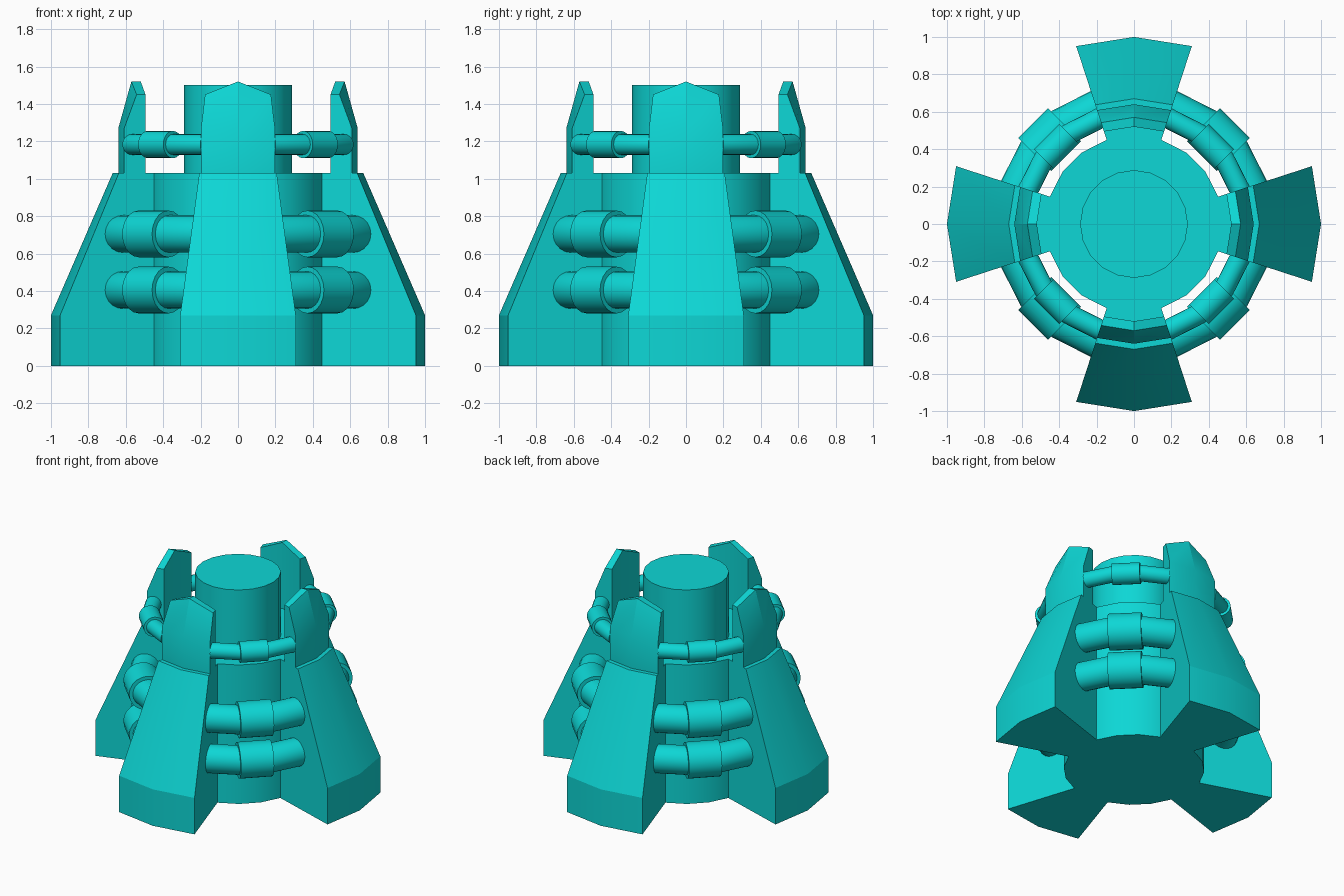
import bpy, bmesh, math
from mathutils import Matrix

cube = bpy.data.objects.get("Cube")
if cube:
    bpy.data.objects.remove(cube, do_unlink=True)

SIDES = 20
STEP = 360 / SIDES
BODY_R = 0.473

teal = bpy.data.materials.new("teal")
teal.use_nodes = True
colour = (0.004, 0.68, 0.67, 1)
teal.diffuse_color = colour
teal.node_tree.nodes["Principled BSDF"].inputs["Base Color"].default_value = colour


def finish(bm, name):
    """Turn a bmesh into a named, coloured object with sharp creases kept."""
    bmesh.ops.recalc_face_normals(bm, faces=bm.faces)
    mesh = bpy.data.meshes.new(name)
    bm.to_mesh(mesh)
    bm.free()
    mesh.materials.append(teal)
    obj = bpy.data.objects.new(name, mesh)
    bpy.context.collection.objects.link(obj)
    bpy.ops.object.select_all(action='DESELECT')
    obj.select_set(True)
    bpy.context.view_layer.objects.active = obj
    bpy.ops.object.shade_smooth_by_angle(angle=math.radians(22))
    return obj


def sector(name, angles, profiles):
    """Sweep closed (radius, height) profiles around z through the angles."""
    bm = bmesh.new()
    rings = []
    for a, profile in zip(angles, profiles):
        c, s = math.cos(math.radians(a)), math.sin(math.radians(a))
        rings.append([bm.verts.new((r * c, r * s, z)) for r, z in profile])
    for p, q in zip(rings, rings[1:]):
        for i in range(len(p)):
            j = (i + 1) % len(p)
            bm.faces.new((p[i], p[j], q[j], q[i]))
    bm.faces.new(rings[0])
    bm.faces.new(rings[-1])
    return finish(bm, name)


def cylinder(name, radius, depth, matrix):
    bm = bmesh.new()
    bmesh.ops.create_cone(bm, cap_ends=True, segments=SIDES, radius1=radius,
                          radius2=radius, depth=depth, matrix=matrix)
    return finish(bm, name)


def upright(name, radius, low, high):
    return cylinder(name, radius, high - low,
                    Matrix.Translation((0, 0, (low + high) / 2)))


def fin_profile(top):
    return [(0.52, 1.03), (0.64, 1.03), (0.64, 1.27), (0.57, top), (0.52, top)]


# Central column
upright("body", BODY_R, 0, 1.03)
upright("top_core", 0.288, 1.03, 1.5)

# Sloping buttress legs, with a pointed fin on each
leg_profile = [(BODY_R, 0), (1, 0), (1, 0.27), (0.67, 1.03), (BODY_R, 1.03)]
for side, turn in (("left", 0), ("back", 90), ("right", 180), ("front", 270)):
    angles = [turn - STEP, turn, turn + STEP]
    sector(side + "_leg", angles, [leg_profile] * 3)
    sector(side + "_fin", angles, [fin_profile(t) for t in (1.45, 1.52, 1.45)])

# Bent pipes between the legs, each with a sleeve in the middle
pipes = [  # name, height, axis distance, pipe radius, sleeve radius, sleeve length
    ("lower", 0.405, 0.638, 0.1, 0.125, 0.226),
    ("middle", 0.705, 0.638, 0.1, 0.125, 0.226),
    ("upper", 1.183, 0.587, 0.055, 0.073, 0.19),
]
stretch = 1 / math.cos(math.radians(STEP / 2))
for corner, turn in (("back_left", 45), ("back_right", 135),
                     ("front_right", 225), ("front_left", 315)):
    angles = [turn + STEP * k for k in (-1.5, -0.5, 0.5, 1.5)]
    for level, z, dist, radius, sleeve_r, sleeve_len in pipes:
        ring = []
        for i in range(SIDES):
            t = math.tau * i / SIDES
            ring.append(((dist + radius * math.cos(t)) * stretch,
                         z + radius * math.sin(t)))
        sector(f"{corner}_{level}_pipe", angles, [ring] * 4)
        place = (Matrix.Rotation(math.radians(turn), 4, 'Z')
                 @ Matrix.Translation((dist, 0, z))
                 @ Matrix.Rotation(math.pi / 2, 4, 'X'))
        cylinder(f"{corner}_{level}_sleeve", sleeve_r, sleeve_len, place)
